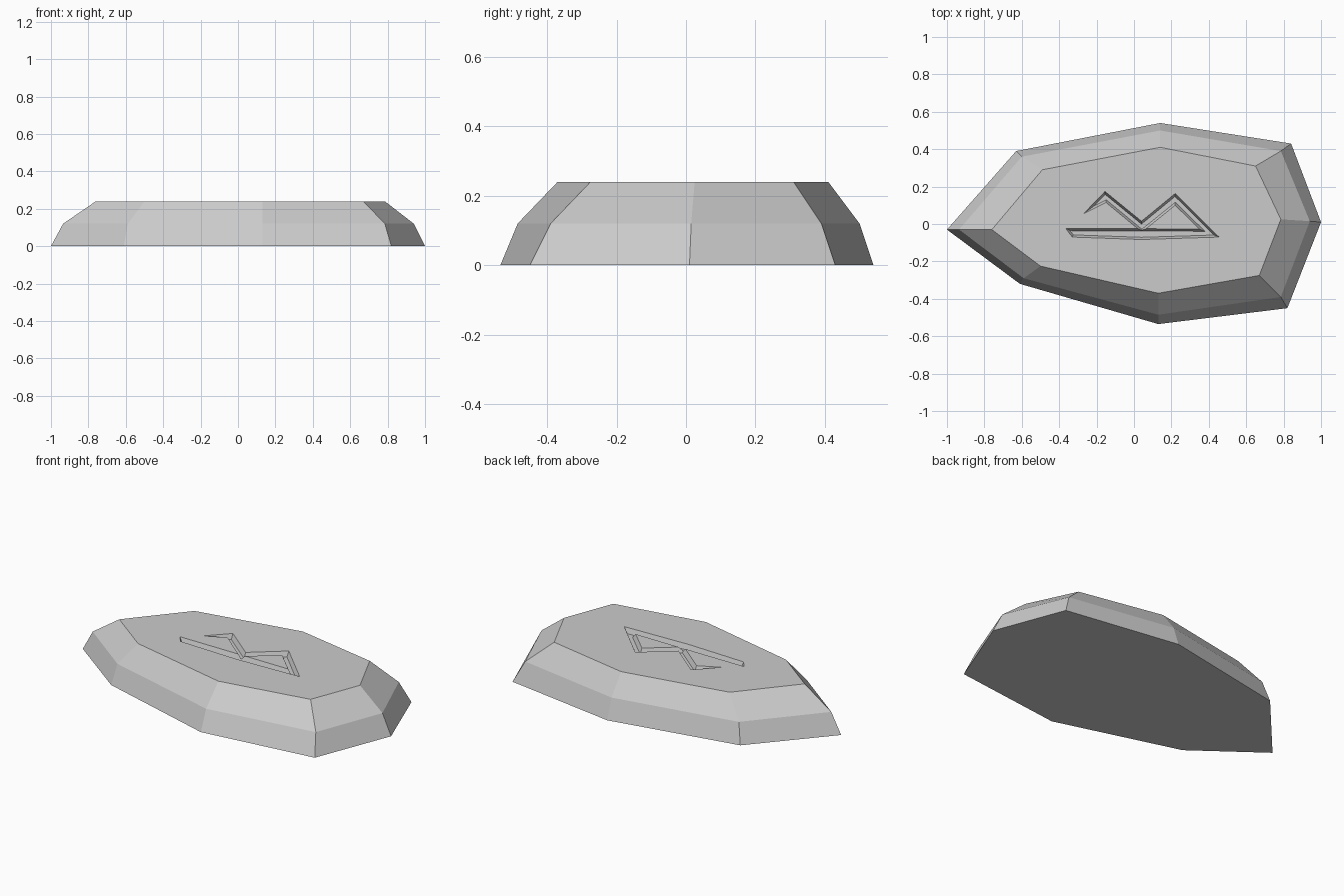
import bpy, bmesh
from mathutils import Vector

cube = bpy.data.objects.get("Cube")
if cube:
    bpy.data.objects.remove(cube, do_unlink=True)

stone = bpy.data.materials.new("stone_grey")
grey = (0.6, 0.6, 0.6, 1)
stone.use_nodes = True
stone.diffuse_color = grey
stone.node_tree.nodes["Principled BSDF"].inputs["Base Color"].default_value = grey

HEIGHT, DEPTH, SLOPE = 0.24, 0.03, 0.012

# Eight-sided outlines: foot, belly and top of the stone
foot = [(-1, -.03), (-.63, .39), (.14, .54), (.84, .43),
        (1, .01), (.82, -.45), (.13, -.535), (-.61, -.32)]
belly = [(-.935, -.03), (-.6, .36), (.14, .5), (.785, .39),
         (.94, .015), (.785, -.39), (.13, -.485), (-.59, -.29)]
top = [(-.76, -.03), (-.49, .29), (.14, .41), (.65, .31),
       (.785, .025), (.67, -.275), (.13, -.37), (-.5, -.225)]

# Carved peaks: outer edge of the groove and the triangle left standing in it
groove = [(-.27, .055), (-.155, .174), (.04, .015), (.22, .163), (.455, -.07),
          (.04, -.083), (-.33, -.07), (-.365, -.024), (.02, -.025), (-.15, .115)]
island = [(.22, .1), (.065, -.025), (.35, -.027)]

bm = bmesh.new()


def ring(points, z):
    """Closed loop of edges at one height."""
    verts = [bm.verts.new((p[0], p[1], z)) for p in points]
    edges = [bm.edges.new((v, verts[i - 1])) for i, v in enumerate(verts)]
    return verts, edges


def bridge(a, b):
    """Wall of quads between two matching loops."""
    for i in range(len(a)):
        bm.faces.new((a[i - 1], a[i], b[i], b[i - 1]))


def offset_right(points, d):
    """Mitred offset to the right-hand side of the path."""
    pts = [Vector(p) for p in points]
    result = []
    for i, p in enumerate(pts):
        a = (p - pts[i - 1]).normalized()
        b = (pts[(i + 1) % len(pts)] - p).normalized()
        na, nb = Vector((a.y, -a.x)), Vector((b.y, -b.x))
        result.append(p + (na + nb) * d / (1 + na.dot(nb)))
    return result


# Stone sides and underside
foot_v, _ = ring(foot, 0)
belly_v, _ = ring(belly, HEIGHT / 2)
top_v, top_edges = ring(top, HEIGHT)
bridge(foot_v, belly_v)
bridge(belly_v, top_v)
bm.faces.new(foot_v)

# Sloping groove walls
floor_edges = []
for outline in (groove, island):
    upper, upper_edges = ring(outline, HEIGHT)
    lower, lower_edges = ring(offset_right(outline, SLOPE), HEIGHT - DEPTH)
    bridge(upper, lower)
    top_edges += upper_edges
    floor_edges += lower_edges

# Island cap, top surface around the groove, and groove floor
bm.faces.new(upper)
for edges in (top_edges, floor_edges):
    bmesh.ops.triangle_fill(bm, edges=edges, use_beauty=True, normal=(0, 0, 1))

bmesh.ops.recalc_face_normals(bm, faces=bm.faces[:])
mesh = bpy.data.meshes.new("carved_stone")
bm.to_mesh(mesh)
bm.free()
mesh.materials.append(stone)
bpy.context.collection.objects.link(bpy.data.objects.new("carved_stone", mesh))
